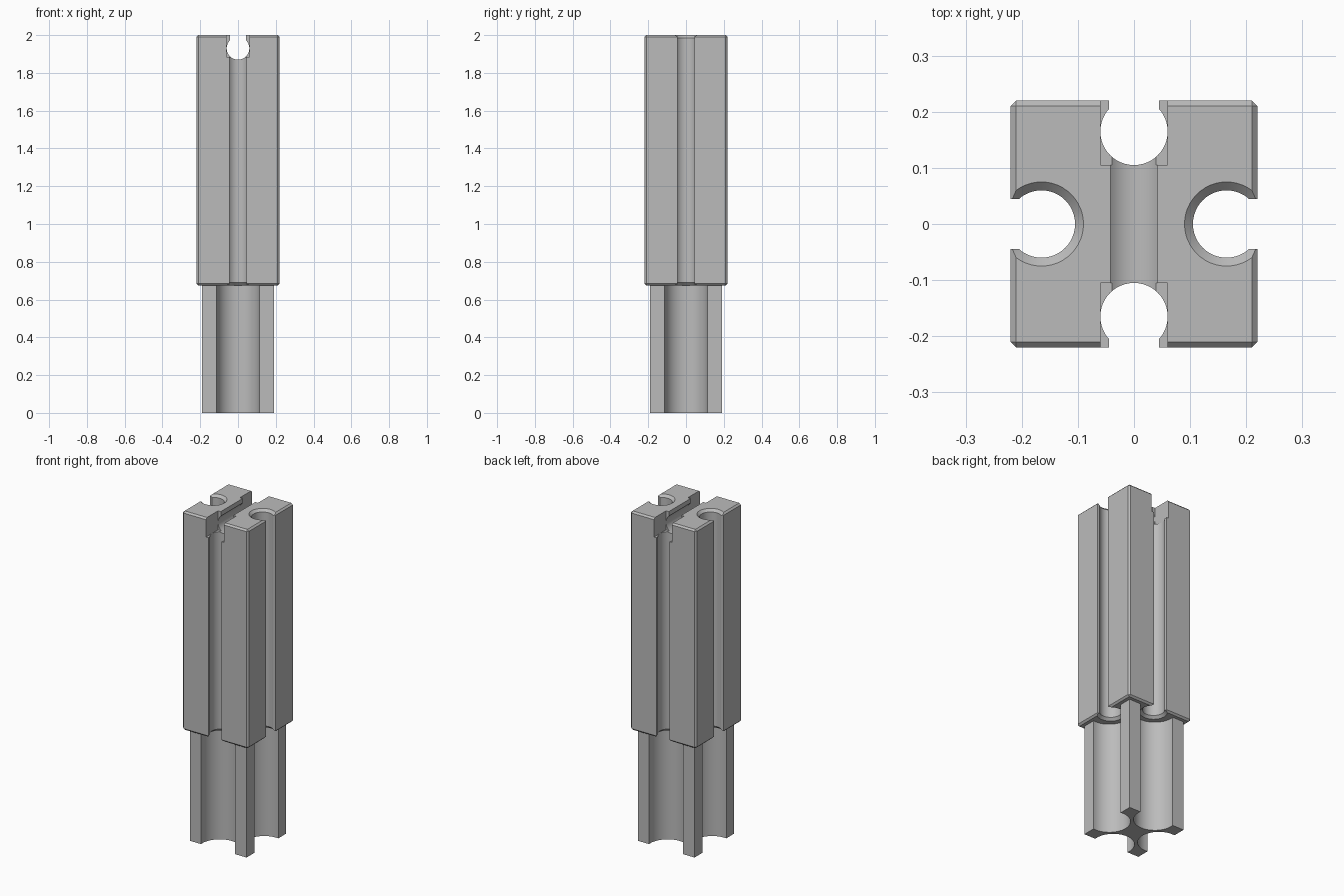
import bpy
import math
from mathutils import Vector

if "Cube" in bpy.data.objects:
    bpy.data.objects.remove(bpy.data.objects["Cube"], do_unlink=True)

HALF, FOOT_HALF = 0.22, 0.19      # half widths of the block and the foot
JOIN, TOP = 0.675, 2.0            # heights of the block's ends
HOLE, RING, CHAMFER = 0.06, 0.075, 0.015
OFFSET = 0.165                    # groove axis from the centre

grey = bpy.data.materials.new("plain_grey")
grey.use_nodes = True
colour = (0.5, 0.5, 0.5, 1)
grey.diffuse_color = colour
grey.node_tree.nodes["Principled BSDF"].inputs["Base Color"].default_value = colour


def box(name, low, high):
    low, high = Vector(low), Vector(high)
    bpy.ops.mesh.primitive_cube_add(size=1, location=(low + high) / 2)
    ob = bpy.context.object
    ob.name = name
    ob.scale = high - low
    bpy.ops.object.transform_apply(location=True, rotation=True, scale=True)
    ob.data.materials.append(grey)
    return ob


def rod(x, y, z0, z1, r0, r1, sides=48):
    bpy.ops.mesh.primitive_cone_add(vertices=sides, radius1=r0, radius2=r1,
                                    depth=z1 - z0, location=(x, y, (z0 + z1) / 2))
    ob = bpy.context.object
    ob.data.materials.append(grey)
    return ob


def apply(ob, mod):
    bpy.context.view_layer.objects.active = ob
    bpy.ops.object.modifier_apply(modifier=mod.name)


def cut(ob, cutter):
    cutter.hide_render = True
    mod = ob.modifiers.new("cut", "BOOLEAN")
    mod.operation, mod.solver, mod.object = "DIFFERENCE", "EXACT", cutter
    apply(ob, mod)
    bpy.data.objects.remove(cutter, do_unlink=True)


def smooth(ob):
    bpy.ops.object.select_all(action="DESELECT")
    ob.select_set(True)
    bpy.context.view_layer.objects.active = ob
    bpy.ops.object.shade_smooth_by_angle(angle=math.radians(30))


# Upper block with chamfered edges
block = box("upper_block", (-HALF, -HALF, JOIN), (HALF, HALF, TOP))
bevel = block.modifiers.new("bevel", "BEVEL")
bevel.width, bevel.segments = 0.01, 1
apply(block, bevel)

# Foot
foot = box("foot", (-FOOT_HALF, -FOOT_HALF, 0), (FOOT_HALF, FOOT_HALF, JOIN))

# Keyhole grooves and wide scoops on all four sides
for dx, dy in ((1, 0), (-1, 0), (0, 1), (0, -1)):
    x, y = dx * OFFSET, dy * OFFSET
    cut(block, rod(x, y, JOIN - 0.1, TOP + 0.1, HOLE, HOLE))
    ends = [Vector((dx * d + dy * w, dy * d + dx * w, 0))
            for d, w in ((OFFSET, -0.045), (0.3, 0.045))]
    low = [min(a, b) for a, b in zip(*ends)]
    high = [max(a, b) for a, b in zip(*ends)]
    low[2], high[2] = JOIN - 0.1, TOP + 0.1
    cut(block, box("slot_cutter", low, high))
    # Countersunk mouths
    cut(block, rod(x, y, JOIN - CHAMFER, JOIN + CHAMFER, 2 * RING - HOLE, HOLE))
    if dx:
        cut(block, rod(x, y, TOP - CHAMFER, TOP + CHAMFER, HOLE, 2 * RING - HOLE))
    cut(foot, rod(dx * 0.175, dy * 0.175, -0.1, JOIN + 0.1, 0.115, 0.115))

# Keyhole trough across the top, with wider square mouths
trough = rod(0, 0, -0.5, 0.5, HOLE, HOLE)
trough.rotation_euler.x = math.pi / 2
trough.location.z = 1.93
bpy.context.view_layer.update()
cut(block, trough)
cut(block, box("slot_cutter", (-0.042, -0.4, 1.93), (0.042, 0.4, TOP + 0.1)))
for y0, y1 in ((-0.4, -0.105), (0.105, 0.4)):
    cut(block, box("mouth_cutter", (-HOLE, y0, 1.885), (HOLE, y1, TOP + 0.1)))

for part in (block, foot):
    smooth(part)
